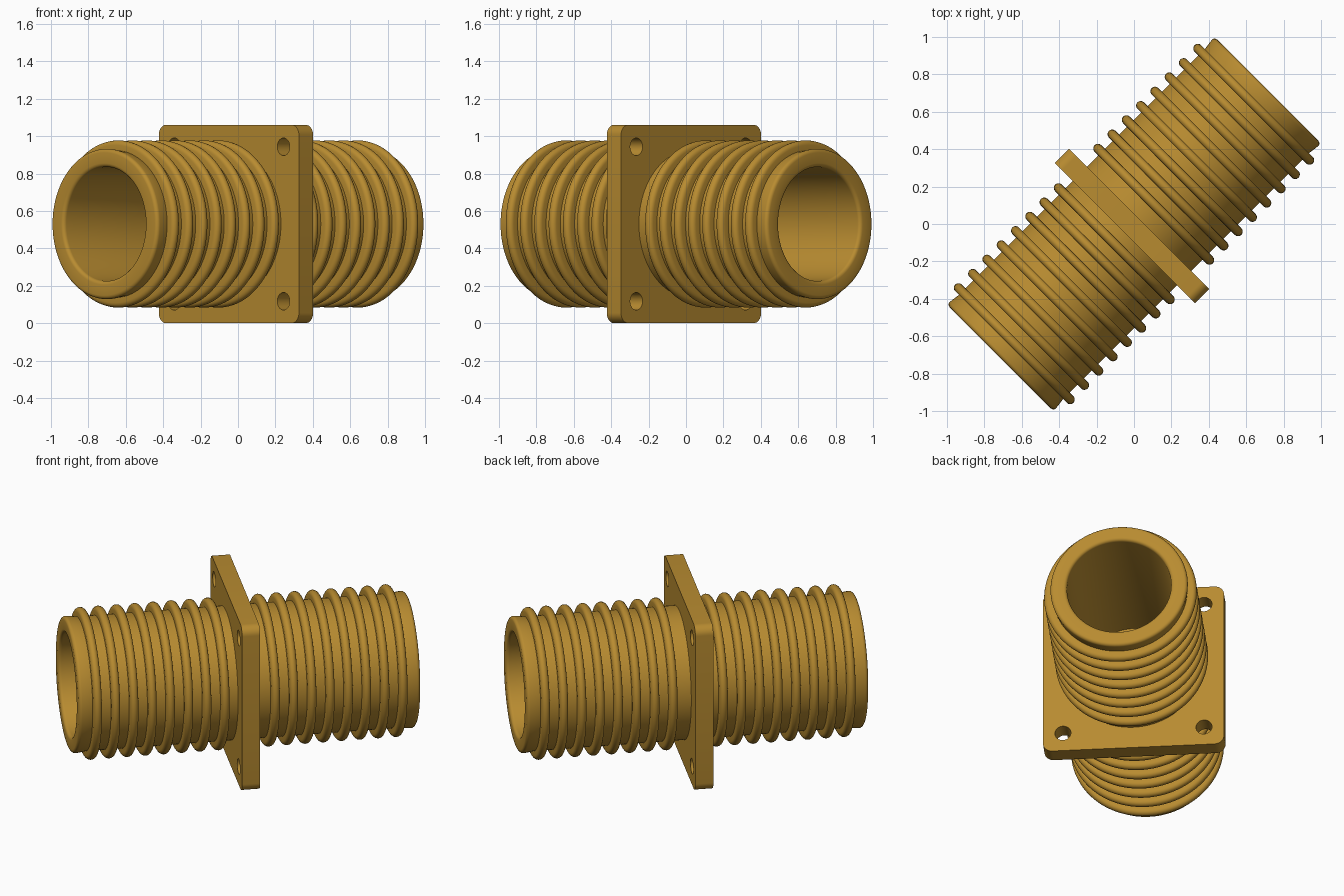
import bpy, math
from mathutils import Matrix

if "Cube" in bpy.data.objects:
    bpy.data.objects.remove(bpy.data.objects["Cube"])

# Local frame: Z is the pipe axis, X runs along the flange width, Y is up
FRAME = Matrix(((0.7071068, 0, 0.7071068, 0),
                (-0.7071068, 0, 0.7071068, 0),
                (0, 1, 0, 0.53),
                (0, 0, 0, 1)))
FRAME = Matrix.Translation((0, 0, 0.53)) @ Matrix((
    (-0.7071068, 0, 0.7071068, 0), (0.7071068, 0, 0.7071068, 0),
    (0, 1, 0, 0), (0, 0, 0, 1)))
HALF, R_OUT, R_BORE, R_RING = 1.012, 0.402, 0.305, 0.447

brass = bpy.data.materials.new("brass")
brass.diffuse_color = (0.48, 0.26, 0.03, 1)
brass.use_nodes = True
brass.node_tree.nodes["Principled BSDF"].inputs["Base Color"].default_value = brass.diffuse_color


def add_mesh(name, verts, faces):
    mesh = bpy.data.meshes.new(name)
    mesh.from_pydata(verts, [], faces)
    obj = bpy.data.objects.new(name, mesh)
    bpy.context.collection.objects.link(obj)
    obj.matrix_world = FRAME
    mesh.materials.append(brass)
    return obj


def smooth(obj, angle=35):
    bpy.ops.object.select_all(action='DESELECT')
    obj.select_set(True)
    bpy.context.view_layer.objects.active = obj
    bpy.ops.object.shade_smooth_by_angle(angle=math.radians(angle))


def lathe(name, profile, n=96):
    m = len(profile)
    verts = [(r * math.cos(2 * math.pi * i / n), r * math.sin(2 * math.pi * i / n), s)
             for i in range(n) for r, s in profile]
    faces = [(i * m + j, i * m + j + 1, (i + 1) % n * m + j + 1, (i + 1) % n * m + j)
             for i in range(n) for j in range(m - 1)]
    for j in (0, m - 1):
        ring = [i * m + j for i in range(n)]
        faces.append(ring if j else ring[::-1])
    obj = add_mesh(name, verts, faces)
    smooth(obj)
    return obj


def arc(r, s, rad, a0, a1, n=4):
    return [(r + rad * math.cos(math.radians(a0 + (a1 - a0) * k / n)),
             s + rad * math.sin(math.radians(a0 + (a1 - a0) * k / n))) for k in range(n + 1)]


def rim(sign):
    b = 0.02
    pts = arc(R_BORE + b, HALF - b, b, 180, 90) + arc(R_OUT - b, HALF - b, b, 90, 0)
    return pts if sign > 0 else [(r, -s) for r, s in pts]


# Threaded pipe: one profile with two bores, rounded rims and sixteen ribs
w = 0.025
profile = [(R_BORE, -0.069)] + rim(-1)
for s in [-0.905 + 0.108 * k for k in range(8)] + [0.149 + 0.108 * k for k in range(8)]:
    profile += [(R_OUT - 0.008, s - w)] + arc(R_RING - w, s, w, -90, 90, 8) + [(R_OUT - 0.008, s + w)]
profile += rim(1)[::-1] + [(R_BORE, -0.02)]
lathe("ribbed_pipe", profile)

# Square flange with rounded corners
outline = []
for k, (sx, sy) in enumerate([(1, 1), (-1, 1), (-1, -1), (1, -1)]):
    outline += arc(sx * 0.475, sy * 0.475, 0.055, 90 * k, 90 * k + 90, 8)
m = len(outline)
verts = [(x, y, z) for z in (-0.069, 0.038) for x, y in outline]
faces = [list(range(m))[::-1], list(range(m, 2 * m))]
faces += [(i, (i + 1) % m, m + (i + 1) % m, m + i) for i in range(m)]
flange = add_mesh("flange", verts, faces)

# Centre opening and four bolt holes
holes = [(0, 0, 0.35)] + [(sx * 0.413, sy * 0.413, 0.047) for sx in (-1, 1) for sy in (-1, 1)]
for x, y, r in holes:
    cutter = lathe("hole_cutter", [(r, -0.2), (r, 0.2)], 48)
    cutter.matrix_world = FRAME @ Matrix.Translation((x, y, 0))
    bpy.context.view_layer.update()
    mod = flange.modifiers.new("hole", 'BOOLEAN')
    mod.operation = 'DIFFERENCE'
    mod.solver = 'EXACT'
    mod.object = cutter
    bpy.context.view_layer.objects.active = flange
    bpy.ops.object.modifier_apply(modifier=mod.name)
    bpy.data.objects.remove(cutter)
smooth(flange)
